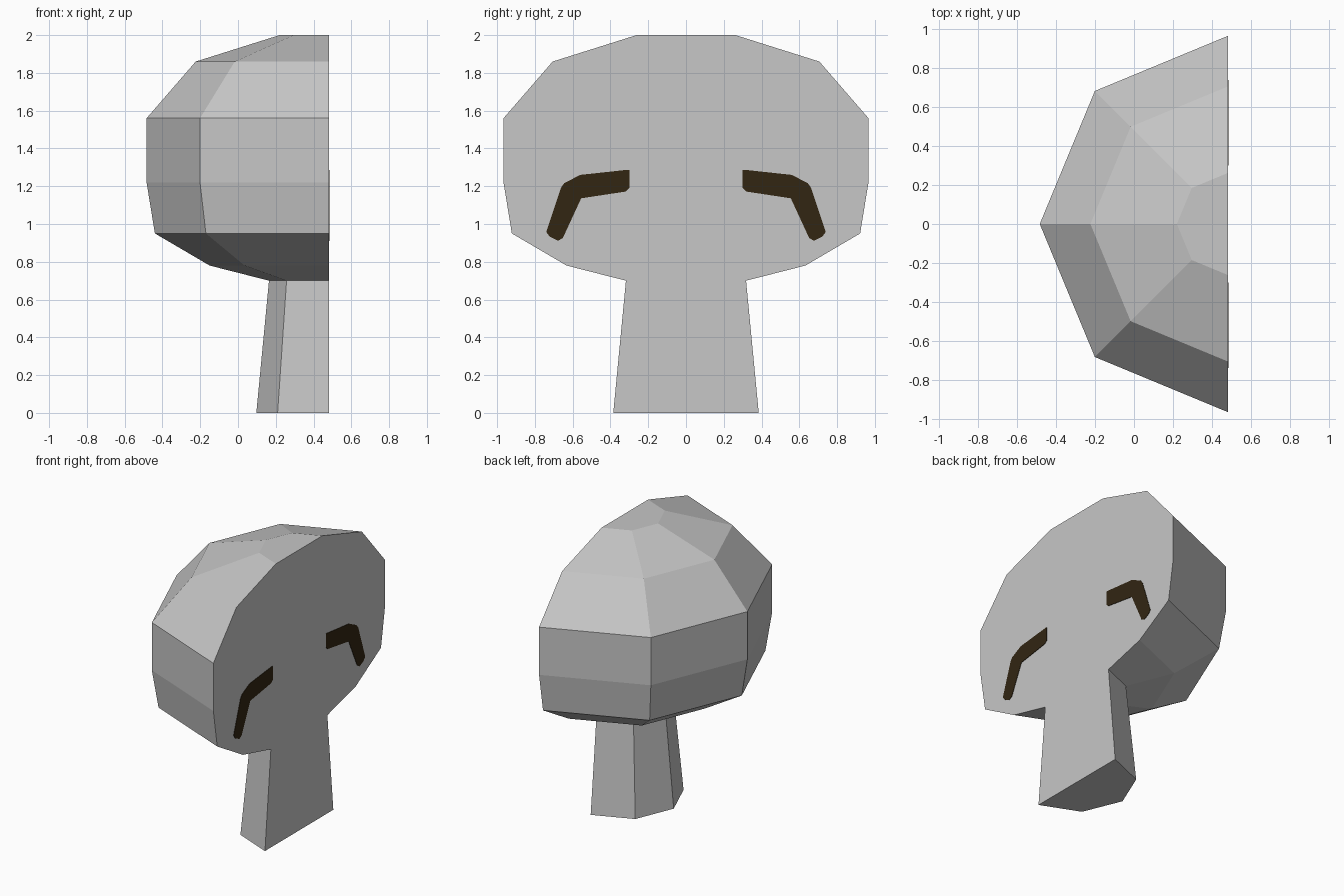
import bpy, bmesh, math

if "Cube" in bpy.data.objects:
    bpy.data.objects.remove(bpy.data.objects["Cube"])

CUT = 0.482  # x of the flat sliced side, which holds the lathe axis


def material(name, color):
    m = bpy.data.materials.new(name)
    m.diffuse_color = (*color, 1)
    m.use_nodes = True
    m.node_tree.nodes["Principled BSDF"].inputs["Base Color"].default_value = m.diffuse_color
    return m


grey = material("plain grey", (0.57, 0.57, 0.57))
brown = material("dark brown", (0.032, 0.019, 0.006))


def add_object(name, bm, mat):
    mesh = bpy.data.meshes.new(name)
    bm.to_mesh(mesh)
    bm.free()
    mesh.materials.append(mat)
    ob = bpy.data.objects.new(name, mesh)
    bpy.context.collection.objects.link(ob)
    return ob


def half_lathe(name, profile, close_bottom, close_top):
    """Half of an eight-sided lathe, with the sliced side closed flat."""
    bm = bmesh.new()
    rings = []
    for r, z in profile:
        angles = [math.radians(90 + 45 * i) for i in range(5)]
        rings.append([bm.verts.new((CUT + r * math.cos(a), r * math.sin(a), z))
                      for a in angles])
    for low, high in zip(rings, rings[1:]):
        for i in range(5):
            j = (i + 1) % 5
            bm.faces.new((low[i], low[j], high[j], high[i]))
    if close_bottom:
        bm.faces.new(rings[0][::-1])
    if close_top:
        bm.faces.new(rings[-1])
    return add_object(name, bm, grey)


# Stem and cap share the ring where they join
half_lathe("stem", [(0.385, 0), (0.318, 0.70)], True, False)
half_lathe("cap", [(0.318, 0.70), (0.632, 0.78), (0.922, 0.95), (0.966, 1.22),
                   (0.966, 1.56), (0.706, 1.86), (0.262, 2.0)], False, True)

# Bent brown mark on the flat side, mirrored to the other half
outline = [(0.30, 1.285), (0.30, 1.19), (0.318, 1.172), (0.555, 1.136),
           (0.652, 0.926), (0.678, 0.911), (0.722, 0.933), (0.74, 0.958),
           (0.662, 1.192), (0.645, 1.216), (0.56, 1.26), (0.31, 1.287)]
bm = bmesh.new()
face = bm.faces.new([bm.verts.new((CUT - 0.002, y, z)) for y, z in outline])
geom = bmesh.ops.extrude_face_region(bm, geom=[face])["geom"]
bmesh.ops.translate(bm, vec=(0.005, 0, 0),
                    verts=[v for v in geom if isinstance(v, bmesh.types.BMVert)])
bmesh.ops.recalc_face_normals(bm, faces=bm.faces)
marks = add_object("bent_marks", bm, brown)
mirror = marks.modifiers.new("mirror", 'MIRROR')
mirror.use_axis = (False, True, False)
